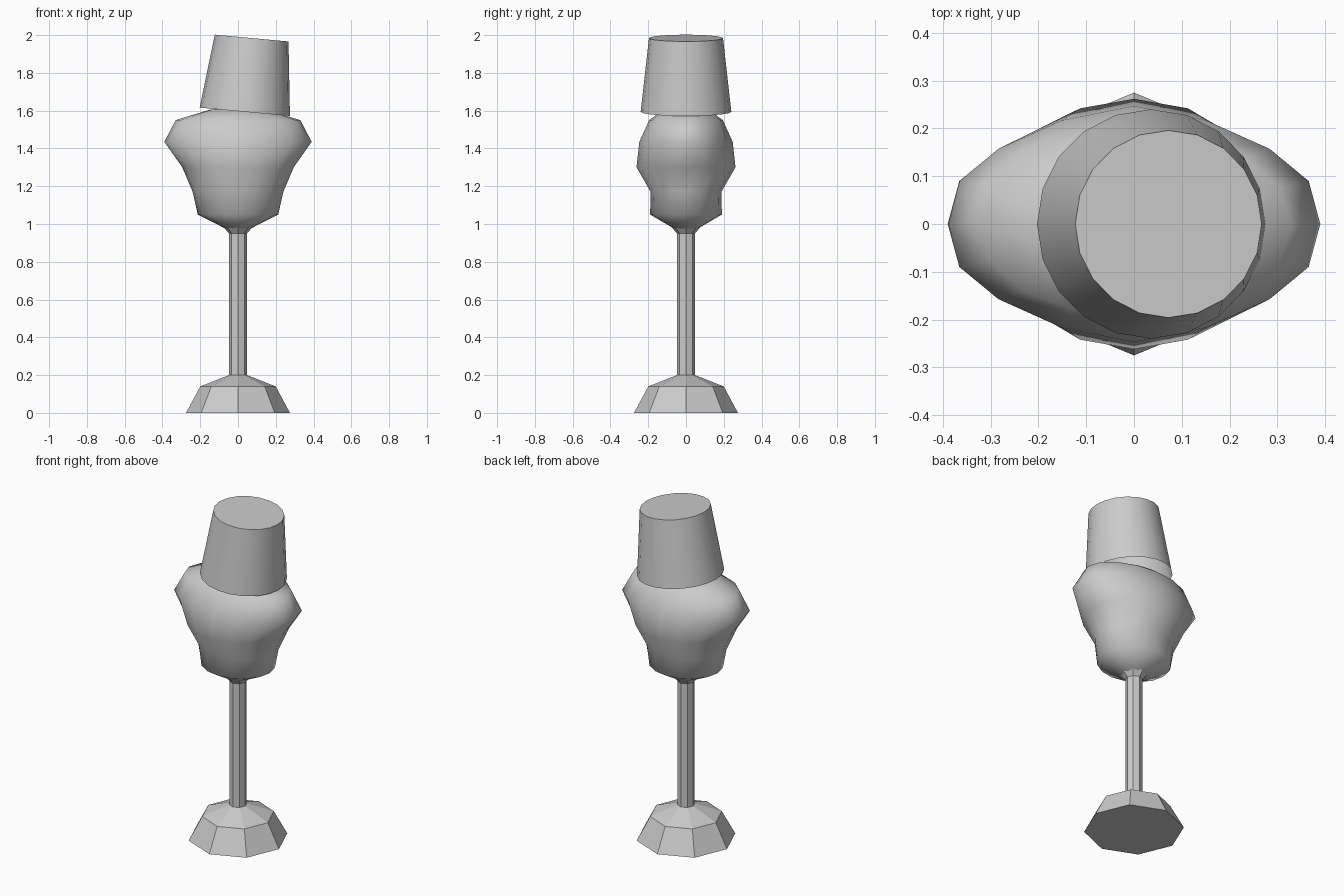
import bpy, bmesh, math

if "Cube" in bpy.data.objects:
    bpy.data.objects.remove(bpy.data.objects["Cube"])


def loft(name, rings, sides, cap_bottom=True, cap_top=True, smooth=None, shape=None):
    """Skin rings of (z, x radius, y radius); shape(t, z) may scale each point in x and y."""
    bm = bmesh.new()
    loops = []
    for z, a, b in rings:
        loop = []
        for i in range(sides):
            t = 2 * math.pi * i / sides
            sx, sy = shape(t, z) if shape else (1, 1)
            loop.append(bm.verts.new((a * math.cos(t) * sx, b * math.sin(t) * sy, z)))
        loops.append(loop)
    for low, high in zip(loops, loops[1:]):
        for i in range(sides):
            j = (i + 1) % sides
            bm.faces.new((low[i], low[j], high[j], high[i]))
    if cap_bottom:
        bm.faces.new(loops[0][::-1])
    if cap_top:
        bm.faces.new(loops[-1])
    mesh = bpy.data.meshes.new(name)
    bm.to_mesh(mesh)
    bm.free()
    obj = bpy.data.objects.new(name, mesh)
    bpy.context.collection.objects.link(obj)
    if smooth:
        bpy.ops.object.select_all(action='DESELECT')
        obj.select_set(True)
        bpy.context.view_layer.objects.active = obj
        bpy.ops.object.shade_smooth_by_angle(angle=math.radians(smooth))
    return obj


# Octagonal foot and pole, flat faced, flaring slightly under the head
loft("stand", [(0, .275, .275), (.14, .2, .2), (.2, .048, .048),
               (.95, .048, .048), (.985, .078, .078)], 8)


# Head: pinched between the ears and the face at ear height
def pinch(t, z):
    if abs(z - 1.435) > .01:
        return 1, 1
    diagonal = math.sin(2 * t) ** 2
    return 1 + .03 * diagonal, 1 - .1 * diagonal


loft("head", [(.962, .04, .04), (1.05, .213, .19), (1.17, .24, .187),
              (1.30, .295, .262), (1.435, .39, .247), (1.55, .33, .195),
              (1.605, .15, .12), (1.615, .05, .04)], 16, smooth=80, shape=pinch)

# Tilted bucket hat, open underneath
hat = loft("hat", [(0, .24, .24), (.392, .196, .196)], 20, cap_bottom=False, smooth=30)
hat.location = (.036, 0, 1.594)
hat.rotation_euler.y = math.radians(5.3)
